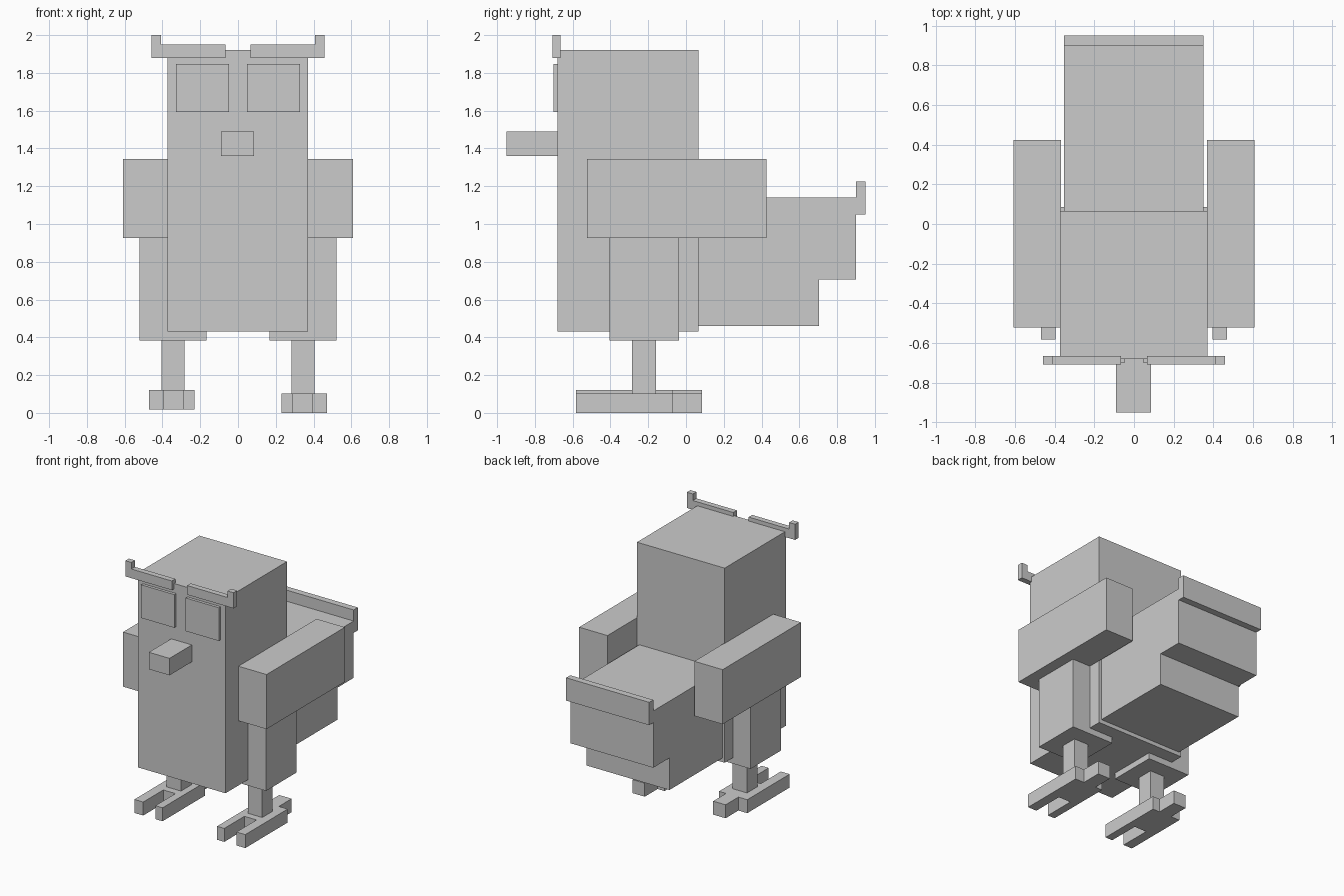
import bpy, bmesh
from mathutils import Vector

if "Cube" in bpy.data.objects:
    bpy.data.objects.remove(bpy.data.objects["Cube"])


def prism(name, outline, place, sweep):
    """Extrude a flat outline; place maps each 2D point into space."""
    bm = bmesh.new()
    face = bm.faces.new([bm.verts.new(place(a, b)) for a, b in outline])
    ext = bmesh.ops.extrude_face_region(bm, geom=[face])
    verts = [v for v in ext["geom"] if isinstance(v, bmesh.types.BMVert)]
    bmesh.ops.translate(bm, verts=verts, vec=Vector(sweep))
    bmesh.ops.recalc_face_normals(bm, faces=bm.faces)
    mesh = bpy.data.meshes.new(name)
    bm.to_mesh(mesh)
    bm.free()
    obj = bpy.data.objects.new(name, mesh)
    bpy.context.collection.objects.link(obj)
    return obj


def box(name, x, y, z):
    """Box from (min, max) ranges on each axis."""
    x0, x1 = sorted(x)
    rect = [(x0, y[0]), (x1, y[0]), (x1, y[1]), (x0, y[1])]
    return prism(name, rect, lambda a, b: (a, b, z[0]), (0, 0, z[1] - z[0]))


# Upright body and head block, beak
box("body", (-0.373, 0.37), (-0.68, 0.065), (0.43, 1.92))
box("beak", (-0.09, 0.085), (-0.95, -0.68), (1.36, 1.49))

# Stepped tail, swept across the width, with a raised rim at the back
tail = [(0.065, 0.46), (0.705, 0.46), (0.705, 0.705), (0.90, 0.705),
        (0.90, 1.14), (0.065, 1.14)]
prism("tail", tail, lambda a, b: (-0.353, a, b), (0.703, 0, 0))
box("tail_rim", (-0.353, 0.35), (0.90, 0.95), (1.05, 1.225))

# Brow with upturned outer tip (x, z)
brow = [(0.065, 1.88), (0.458, 1.88), (0.458, 2.0), (0.408, 2.0),
        (0.408, 1.95), (0.065, 1.95)]

# Foot with two front toes and one rear toe (x, y)
foot = [(0.231, -0.583), (0.292, -0.583), (0.292, -0.34), (0.395, -0.34),
        (0.395, -0.583), (0.47, -0.583), (0.47, -0.07), (0.395, -0.07),
        (0.395, 0.085), (0.29, 0.085), (0.29, -0.07), (0.231, -0.07)]

# Paired parts; the left foot sits slightly higher
for side, s, lift in (("left", -1, 0.018), ("right", 1, 0.0)):
    box(side + "_eye", (s * 0.048, s * 0.329), (-0.702, -0.68), (1.594, 1.848))
    prism(side + "_brow", brow, lambda a, b: (s * a, -0.708, b), (0, 0.043, 0))
    box(side + "_wing", (s * 0.368, s * 0.608), (-0.523, 0.425), (0.925, 1.343))
    box(side + "_thigh", (s * 0.167, s * 0.522), (-0.406, -0.036), (0.384, 0.93))
    box(side + "_shin", (s * 0.284, s * 0.405), (-0.285, -0.16), (0.10 + lift, 0.384))
    prism(side + "_foot", foot, lambda a, b: (s * a, b, lift), (0, 0, 0.103))
